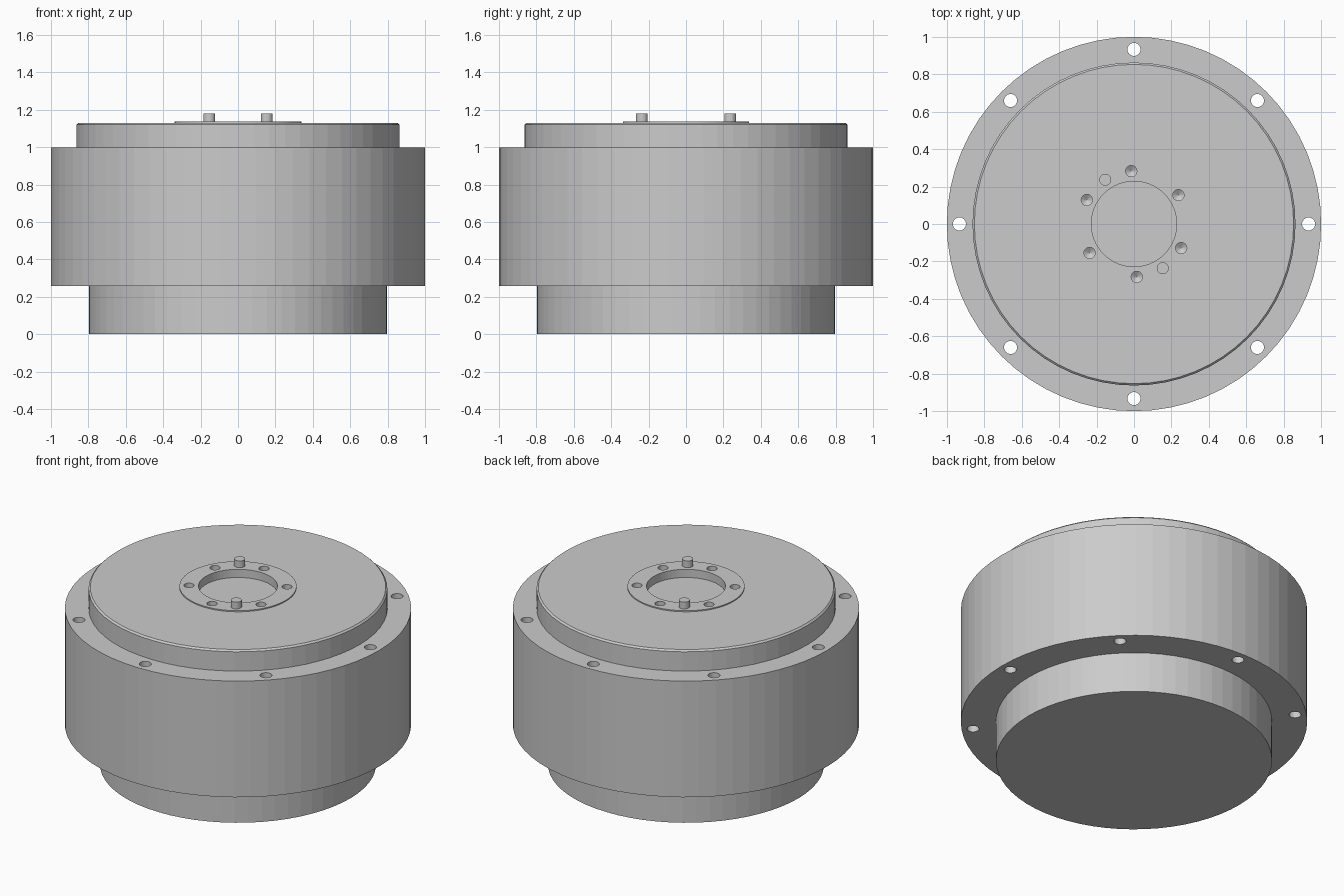
import bpy, bmesh, math
from mathutils import Matrix, Vector

if "Cube" in bpy.data.objects:
    bpy.data.objects.remove(bpy.data.objects["Cube"])


def lathe(bm, profile, sides, centre=(0, 0)):
    """Spin an (r, z) profile, from axis to axis, into a closed solid."""
    offset = Vector((centre[0], centre[1], 0))
    rings = []
    for r, z in profile:
        if r == 0:
            rings.append([bm.verts.new(offset + Vector((0, 0, z)))])
        else:
            rings.append([bm.verts.new(offset + Matrix.Rotation(math.tau * i / sides, 3, 'Z') @ Vector((r, 0, z)))
                          for i in range(sides)])
    for low, high in zip(rings, rings[1:]):
        if len(low) == 1 or len(high) == 1:
            continue
        for i in range(sides):
            j = (i + 1) % sides
            bm.faces.new((low[i], low[j], high[j], high[i]))
    # End discs are single polygons, or fans where the axis point is off-plane
    for ring, tip, z0, z1 in ((rings[1], rings[0][0], profile[0][1], profile[1][1]),
                              (rings[-2], rings[-1][0], profile[-1][1], profile[-2][1])):
        if abs(z0 - z1) < 1e-6:
            bm.verts.remove(tip)
            bm.faces.new(ring)
        else:
            for i in range(sides):
                bm.faces.new((ring[i], ring[(i + 1) % sides], tip))


def make_object(name, bm):
    bmesh.ops.recalc_face_normals(bm, faces=bm.faces)
    mesh = bpy.data.meshes.new(name)
    bm.to_mesh(mesh)
    bm.free()
    obj = bpy.data.objects.new(name, mesh)
    bpy.context.collection.objects.link(obj)
    return obj


def polar(radius, degrees):
    a = math.radians(degrees)
    return radius * math.cos(a), radius * math.sin(a)


# Stepped housing: base, flange, chamfered cap, raised ring and centre bore
bm = bmesh.new()
lathe(bm, [(0, 0), (0.797, 0), (0.797, 0.257), (1, 0.257), (1, 0.997),
           (0.863, 0.997), (0.863, 1.12), (0.853, 1.13),
           (0.338, 1.13), (0.338, 1.137), (0.228, 1.137), (0.228, 1.085), (0, 1.085)], 64)
housing = make_object("motor_housing", bm)

# Cutters: eight through holes in the flange, six drilled holes in the ring
bm = bmesh.new()
for k in range(8):
    lathe(bm, [(0, 0.1), (0.035, 0.1), (0.035, 1.2), (0, 1.2)], 24, polar(0.933, 45 * k))
for k in range(6):
    lathe(bm, [(0, 1.02), (0.03, 1.04), (0.03, 1.2), (0, 1.2)], 24, polar(0.283, 33 + 60 * k))
cutter = make_object("hole_cutter", bm)
cutter.hide_render = True
cutter.hide_set(True)

holes = housing.modifiers.new("holes", 'BOOLEAN')
holes.operation = 'DIFFERENCE'
holes.solver = 'EXACT'
holes.object = cutter

# Two locating pins standing on the ring
for side, angle in (("back", 123), ("front", 303)):
    bm = bmesh.new()
    lathe(bm, [(0, 1.137), (0.032, 1.137), (0.032, 1.18), (0, 1.18)], 24, polar(0.282, angle))
    make_object("locating_pin_" + side, bm)
